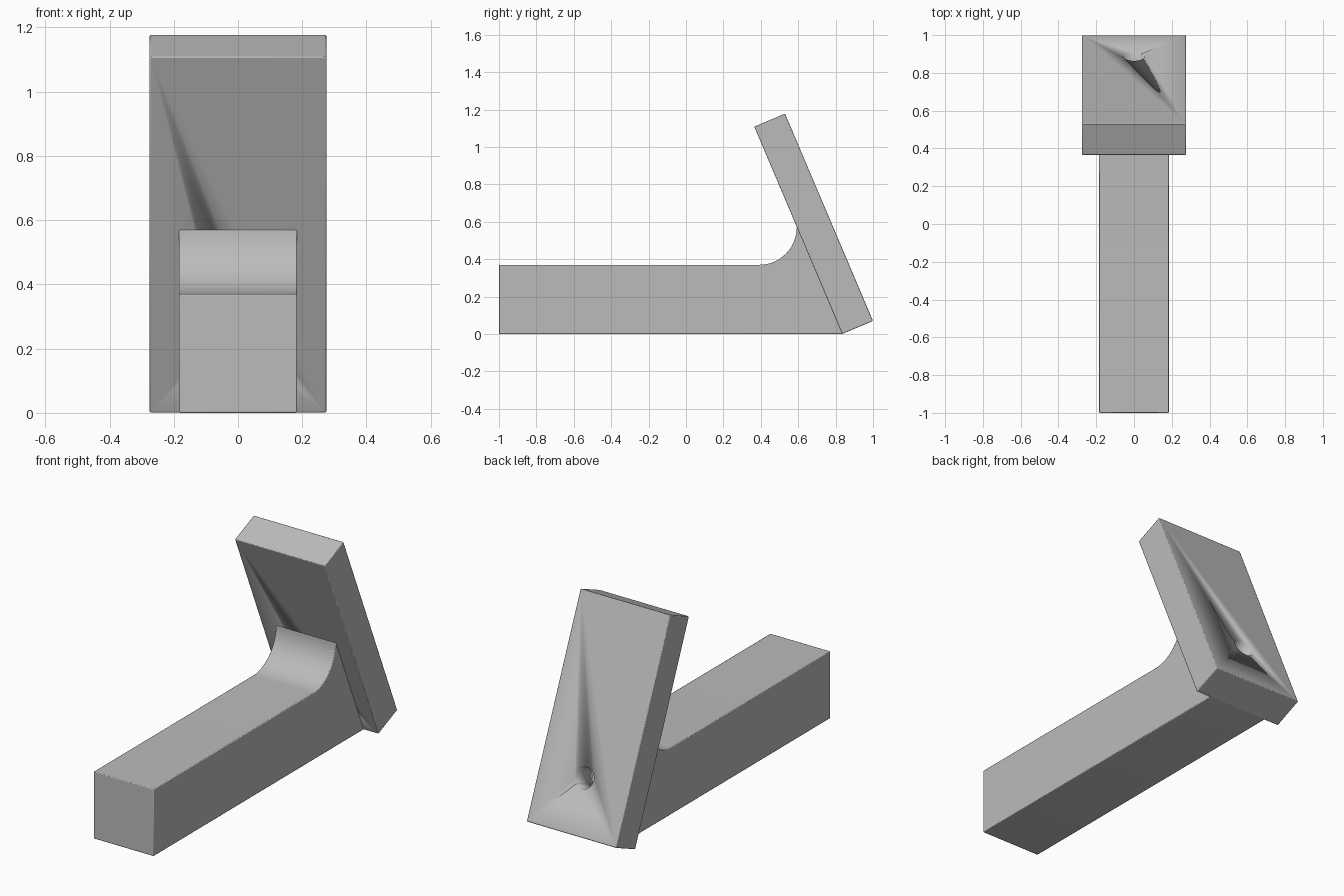
import bpy, bmesh, math
from mathutils import Vector, Matrix

default = bpy.data.objects.get("Cube")
if default:
    bpy.data.objects.remove(default)

# Single grey finish
grey = bpy.data.materials.new("plain_grey")
grey.use_nodes = True
colour = (0.5, 0.5, 0.5, 1)
grey.diffuse_color = colour
grey.node_tree.nodes["Principled BSDF"].inputs["Base Color"].default_value = colour


def extrude_profile(name, profile, half_width):
    """Side profile of (y, z) points, extruded evenly across x."""
    bm = bmesh.new()
    base = bm.faces.new([bm.verts.new((-half_width, y, z)) for y, z in profile])
    grown = bmesh.ops.extrude_face_region(bm, geom=[base])["geom"]
    verts = [v for v in grown if isinstance(v, bmesh.types.BMVert)]
    bmesh.ops.translate(bm, verts=verts, vec=(2 * half_width, 0, 0))
    bmesh.ops.recalc_face_normals(bm, faces=bm.faces)
    mesh = bpy.data.meshes.new(name)
    bm.to_mesh(mesh)
    bm.free()
    obj = bpy.data.objects.new(name, mesh)
    bpy.context.collection.objects.link(obj)
    mesh.materials.append(grey)
    bevel = obj.modifiers.new("soft_edges", "BEVEL")
    bevel.width = 0.004
    bevel.segments = 2
    bevel.limit_method = "ANGLE"
    return obj


def smooth(obj):
    bpy.ops.object.select_all(action="DESELECT")
    obj.select_set(True)
    bpy.context.view_layer.objects.active = obj
    bpy.ops.object.shade_smooth_by_angle(angle=math.radians(35))


# Directions along and through the leaning plate, in (y, z)
heel = Vector((0.835, 0))
along = Vector((-0.47, 1.108)).normalized()
through = Vector((along.y, -along.x))
length, thickness = 1.204, 0.179

# Leaning plate
plate = extrude_profile("leaning_plate", [
    heel,
    heel + through * thickness,
    heel + through * thickness + along * length,
    heel + along * length,
], 0.275)

# Straight arm with a curved fillet, seated slightly into the plate
radius, arm_top, steps = 0.2, 0.37, 16
fillet = []
for i in range(steps + 1):
    a = math.pi / 2 * i / steps
    fillet.append((0.592 - radius + radius * math.sin(a),
                   arm_top + radius * (1 - math.cos(a))))
seat = through * 0.02
arm = extrude_profile("arm", [
    (-1, 0), heel, heel + seat, heel + along * 0.62 + seat,
    *reversed(fillet), (-1, arm_top),
], 0.184)

# Round hole bored into the back of the plate
centre = heel + through * thickness + along * 0.294
axis = Vector((0, through.x, through.y))
bpy.ops.mesh.primitive_cylinder_add(vertices=48, radius=0.055, depth=2 * thickness + 0.02)
cutter = bpy.context.object
cutter.name = "hole_cutter"
cutter.matrix_world = (Matrix.Translation((0, centre.x, centre.y))
                       @ axis.to_track_quat("Z", "Y").to_matrix().to_4x4())
cutter.data.materials.append(grey)
cutter.hide_render = True
cutter.display_type = "WIRE"
bore = plate.modifiers.new("hole", "BOOLEAN")
bore.operation = "DIFFERENCE"
bore.object = cutter
bore.solver = "EXACT"

for part in (plate, arm, cutter):
    smooth(part)
cutter.hide_set(True)
